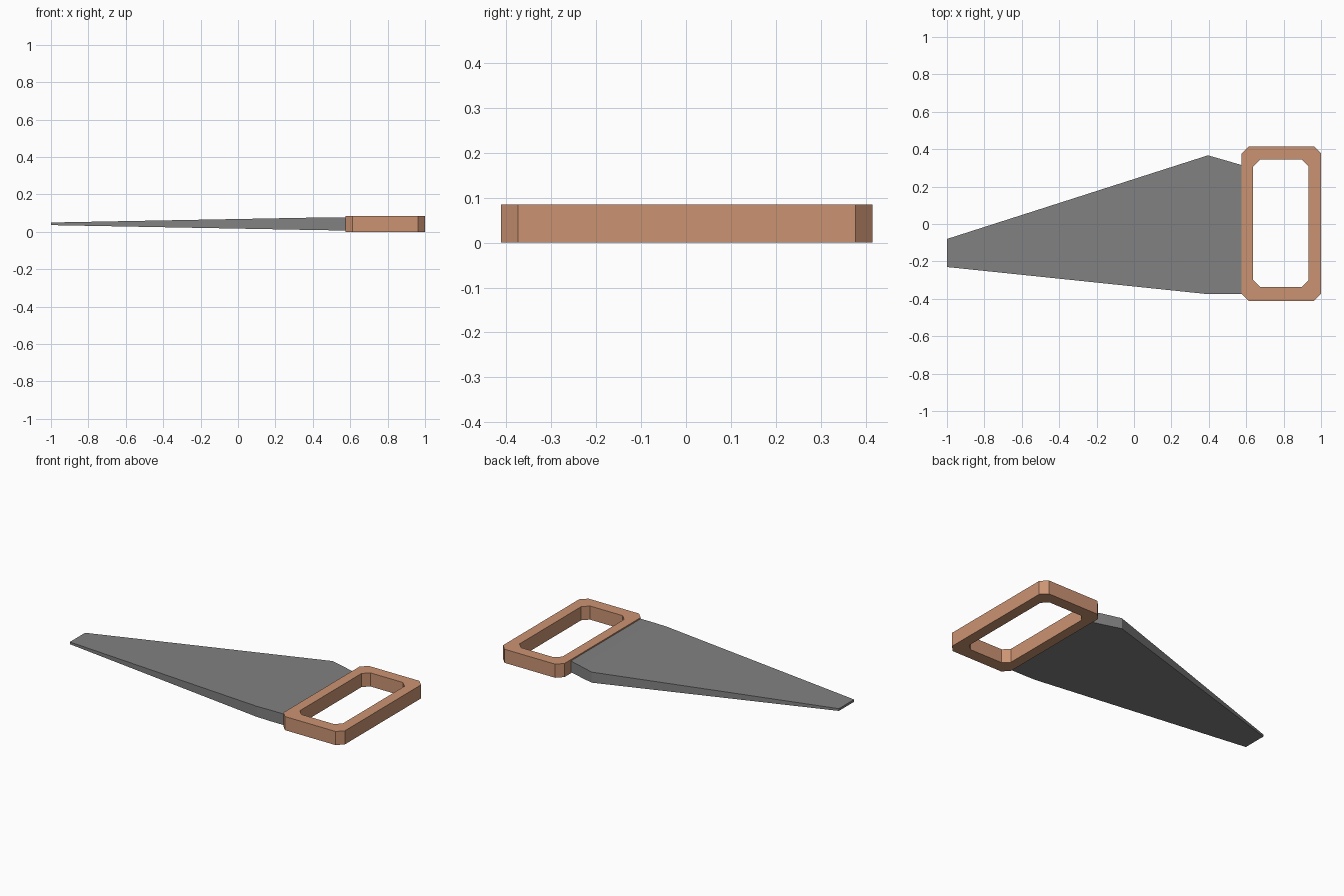
import bpy
import bmesh

cube = bpy.data.objects.get("Cube")
if cube:
    bpy.data.objects.remove(cube, do_unlink=True)

MID = 0.0425  # height of the saw's centre plane


def make_material(name, rgb):
    mat = bpy.data.materials.new(name)
    mat.use_nodes = True
    mat.diffuse_color = (*rgb, 1)
    mat.node_tree.nodes["Principled BSDF"].inputs["Base Color"].default_value = (*rgb, 1)
    return mat


def finish(bm, name, mat):
    bmesh.ops.recalc_face_normals(bm, faces=bm.faces)
    mesh = bpy.data.meshes.new(name)
    bm.to_mesh(mesh)
    bm.free()
    mesh.materials.append(mat)
    obj = bpy.data.objects.new(name, mesh)
    bpy.context.collection.objects.link(obj)
    return obj


def chamfered_rect(x0, x1, y0, y1, c):
    return [(x0 + c, y0), (x1 - c, y0), (x1, y0 + c), (x1, y1 - c),
            (x1 - c, y1), (x0 + c, y1), (x0, y1 - c), (x0, y0 + c)]


wood = make_material("warm wood", (0.60, 0.295, 0.17))
steel = make_material("grey steel", (0.22, 0.22, 0.22))

# Handle: chamfered rectangular frame, four rings joined in a loop
bm = bmesh.new()
outer = chamfered_rect(0.575, 1.0, -0.412, 0.415, 0.038)
inner = chamfered_rect(0.637, 0.934, -0.336, 0.344, 0.036)
rings = [[bm.verts.new((x, y, z)) for x, y in loop]
         for loop, z in ((outer, 0), (outer, 2 * MID), (inner, 2 * MID), (inner, 0))]
for a, b in zip(rings, rings[1:] + rings[:1]):
    for i in range(len(a)):
        j = (i + 1) % len(a)
        bm.faces.new((a[i], a[j], b[j], b[i]))
finish(bm, "handle", wood)

# Blade: cross-sections (x, front y, back y, half thickness) thinning to the tip
sections = [(-1.0, -0.23, -0.08, 0.007),
            (0.395, -0.375, 0.367, 0.033),
            (0.49, -0.375, 0.34, 0.0345),
            (0.60, -0.375, 0.308, 0.0345)]
bm = bmesh.new()
loops = [[bm.verts.new((x, y, MID + s * h))
          for y, s in ((y0, -1), (y1, -1), (y1, 1), (y0, 1))]
         for x, y0, y1, h in sections]
for a, b in zip(loops, loops[1:]):
    for i in range(4):
        j = (i + 1) % 4
        bm.faces.new((a[i], a[j], b[j], b[i]))
bm.faces.new(loops[0])
bm.faces.new(loops[-1])
finish(bm, "blade", steel)
